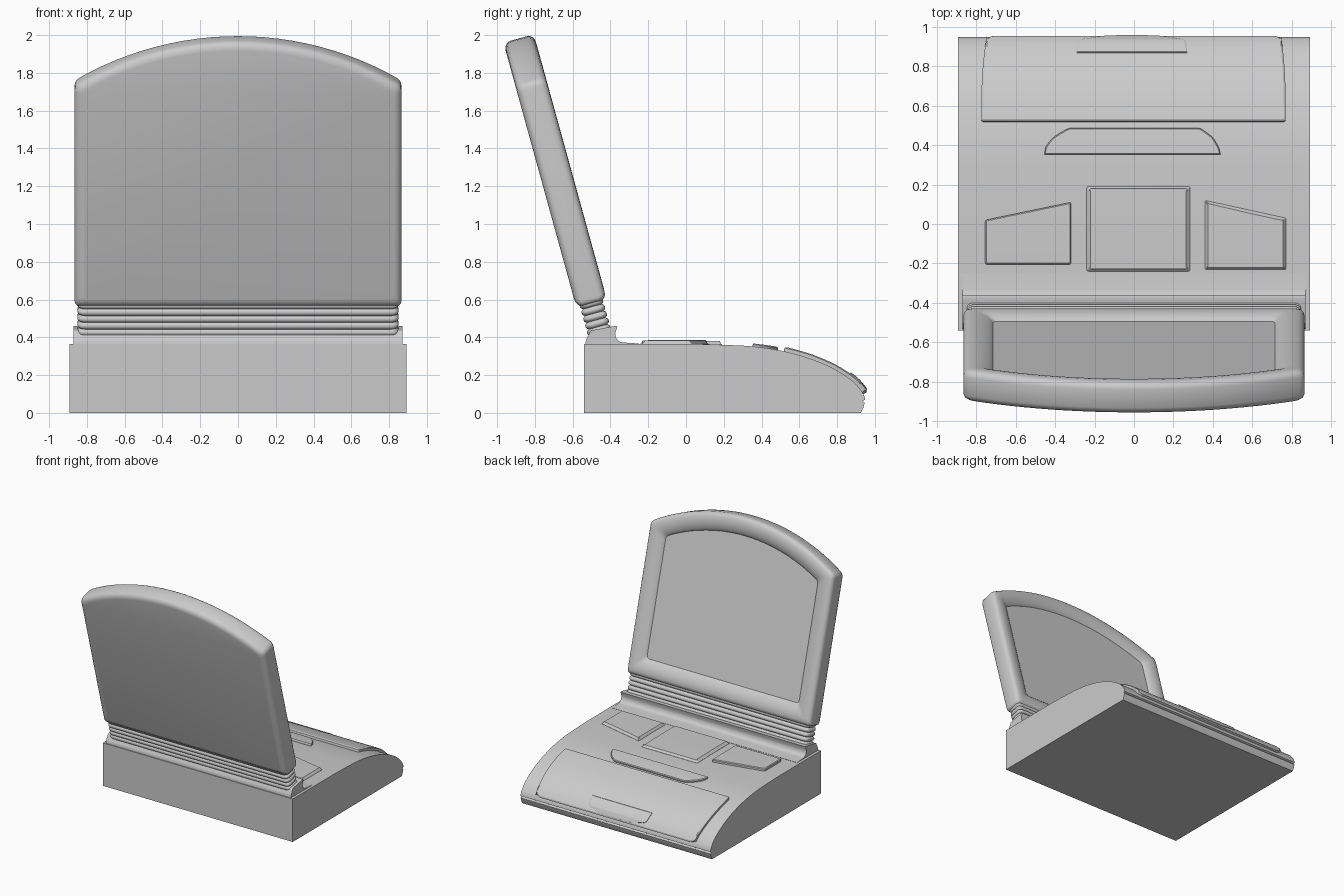
import bpy, bmesh, math
from mathutils import Vector

if "Cube" in bpy.data.objects:
    bpy.data.objects.remove(bpy.data.objects["Cube"])

TILT = math.radians(15.4)


def rounded(pts, n=5):
    """Outline from (a, b[, radius]) corners, each radius made a small arc."""
    out = []
    for i, p in enumerate(pts):
        c = Vector(p[:2])
        r = p[2] if len(p) > 2 else 0
        if r == 0:
            out.append(tuple(c))
            continue
        a = c + (Vector(pts[i - 1][:2]) - c).normalized() * r
        b = c + (Vector(pts[(i + 1) % len(pts)][:2]) - c).normalized() * r
        for k in range(n + 1):
            t = k / n
            out.append(tuple(a * (1 - t) ** 2 + c * 2 * t * (1 - t) + b * t * t))
    return out


def loft(rings):
    """Closed skin through rings of 3D points; returns the bmesh and last cap."""
    bm = bmesh.new()
    vs = [[bm.verts.new(p) for p in r] for r in rings]
    n = len(vs[0])
    for a, b in zip(vs, vs[1:]):
        for i in range(n):
            j = (i + 1) % n
            bm.faces.new((a[i], a[j], b[j], b[i]))
    bm.faces.new(vs[0][::-1])
    return bm, bm.faces.new(vs[-1])


def finish(bm, name, angle=32):
    bmesh.ops.recalc_face_normals(bm, faces=bm.faces[:])
    me = bpy.data.meshes.new(name)
    bm.to_mesh(me)
    bm.free()
    me.shade_smooth()
    me.set_sharp_from_angle(angle=math.radians(angle))
    ob = bpy.data.objects.new(name, me)
    bpy.context.collection.objects.link(ob)
    return ob


def extrude_x(name, profile, half):
    bm, _ = loft([[(x, y, z) for y, z in profile] for x in (-half, half)])
    return finish(bm, name)


# Top surface curve of the base, from back to front edge
keys = [Vector(p) for p in [(-.54, .365), (.0, .365), (.2, .36), (.35, .352), (.5, .33),
                            (.65, .29), (.78, .235), (.88, .17), (.93, .115), (.945, .085)]]
curve = [keys[0], keys[1]]
for i in range(1, len(keys) - 1):
    p0, p1, p2 = keys[i - 1], keys[i], keys[i + 1]
    if i == 1:
        p0 = Vector((-.2, .365))
    p3 = keys[min(i + 2, len(keys) - 1)]
    for k in range(1, 5):
        t = k / 4
        curve.append(.5 * (2 * p1 + (p2 - p0) * t + (2 * p0 - 5 * p1 + 4 * p2 - p3) * t * t
                           + (3 * p1 - p0 - 3 * p2 + p3) * t ** 3))
arc = [-.54]
for a, b in zip(curve, curve[1:]):
    arc.append(arc[-1] + (b - a).length)
norms = []
for i in range(len(curve)):
    d = curve[min(i + 1, len(curve) - 1)] - curve[max(i - 1, 0)]
    norms.append(Vector((-d.y, d.x)).normalized())


def on_surface(x, s, h):
    """Map a flat (x, distance, height) point onto the curved top."""
    i = 0
    while i < len(arc) - 2 and arc[i + 1] < s:
        i += 1
    t = (s - arc[i]) / (arc[i + 1] - arc[i])
    p = curve[i].lerp(curve[i + 1], t) + norms[i].lerp(norms[i + 1], min(max(t, 0), 1)) * h
    return x, p.x, p.y


def raised(name, corners, height, bevel, drop=.006, base=-.02):
    """Raised panel that follows the curved top, its rim sloping down by drop."""
    o = rounded(corners)
    bm, cap = loft([[(x, s, h) for x, s in o] for h in (base, height - drop)])
    bm.normal_update()
    bmesh.ops.inset_region(bm, faces=[cap], thickness=bevel, depth=drop)
    for s in arc[1:-1]:
        bmesh.ops.bisect_plane(bm, geom=bm.verts[:] + bm.edges[:] + bm.faces[:],
                               plane_co=(0, s, 0), plane_no=(0, 1, 0))
    for v in bm.verts:
        v.co = on_surface(*v.co)
    return finish(bm, name, 25)


# Base body with grooved front lip
lip = [(.948, .07), (.936, .063), (.946, .052), (.94, .03), (.925, 0)]
extrude_x("base_body", [(-.54, 0)] + [tuple(p) for p in curve] + lip, .893)

# Hinge mount with a fillet running into the top
extrude_x("hinge_mount", rounded([(-.535, .34), (-.53, .385, .01), (-.505, .436, .01),
                                  (-.375, .46, .01), (-.363, .458), (-.375, .42),
                                  (-.367, .375, .035), (-.25, .367), (-.25, .34)]), .87)

# Raised panels on the top of the base
raised("front_cover", [(-.775, .52, .015), (.77, .52, .015), (.77, .8, .2), (.745, 1.01, .05),
                       (-.745, 1.01, .05), (-.775, .8, .2)], .024, .01)
raised("latch_tab", [(-.29, .885), (.27, .885), (.262, .97, .03), (.12, 1.0, .05),
                     (-.14, 1.0, .05), (-.282, .97, .03)], .031, .006, .003)
raised("palm_bar", [(-.455, .352), (.44, .352), (.43, .39, .015), (.40, .44, .02),
                    (.335, .488, .02), (-.33, .488, .02), (-.41, .44, .02), (-.45, .39, .015)],
       .016, .006)
raised("centre_pad", [(-.24, -.24, .01), (.285, -.24, .01), (.285, .19, .01), (-.24, .19, .01)],
       .019, .02, .018)
raised("left_pad", [(-.755, -.205, .01), (-.32, -.205, .01), (-.32, .11, .01), (-.755, .02, .01)],
       .022, .006)
raised("right_pad", [(.36, -.232, .01), (.772, -.232, .01), (.772, .03, .01), (.36, .12, .01)],
       .019, .016, .018)


def lid_space(x, v, t):
    """Map (across, up the lid, through the lid) to the tilted lid."""
    c, s = math.cos(TILT), math.sin(TILT)
    return x, -.58 - s * v + c * t, .557 + c * v + s * t


# Lid: arched outline lofted from the back face, round the rim, into the screen recess
def lid_outline(d, w=.865, top=1.455, radius=1.66, n=24):
    hw, cy, r = w - d, top - radius, radius - d
    pts = [(-hw, d, .03), (hw, d, .03)]
    for k in range(n + 1):
        x = hw * (1 - 2 * k / n)
        pts.append((x, cy + math.sqrt(r * r - x * x), .03 if k in (0, n) else 0))
    return rounded(pts)


rim = [(.045, 0), (.025, .004), (.008, .016), (0, .034), (0, .13), (.004, .145),
       (.014, .158), (.03, .165), (.06, .167), (.085, .164), (.11, .157), (.13, .147),
       (.145, .137), (.15, .13), (.16, .13)]
bm, _ = loft([[lid_space(x, v, t) for x, v in lid_outline(d)] for d, t in rim])
finish(bm, "screen_lid", 40)

# Ribbed bellows between hinge mount and lid
rings = []
ribs, v0, v1 = 5, -.165, .02
for i in range(ribs * 6 + 1):
    f = i / 6
    g = .013 * (1 - abs(math.sin(math.pi * f)) ** .5)
    hx, ht = .85 - g, .064 - g
    o = rounded([(-hx, -ht, .04), (hx, -ht, .04), (hx, ht, .04), (-hx, ht, .04)])
    rings.append([lid_space(x, v0 + (v1 - v0) * f / ribs, .083 + t) for x, t in o])
bm, _ = loft(rings)
finish(bm, "hinge_bellows", 45)
